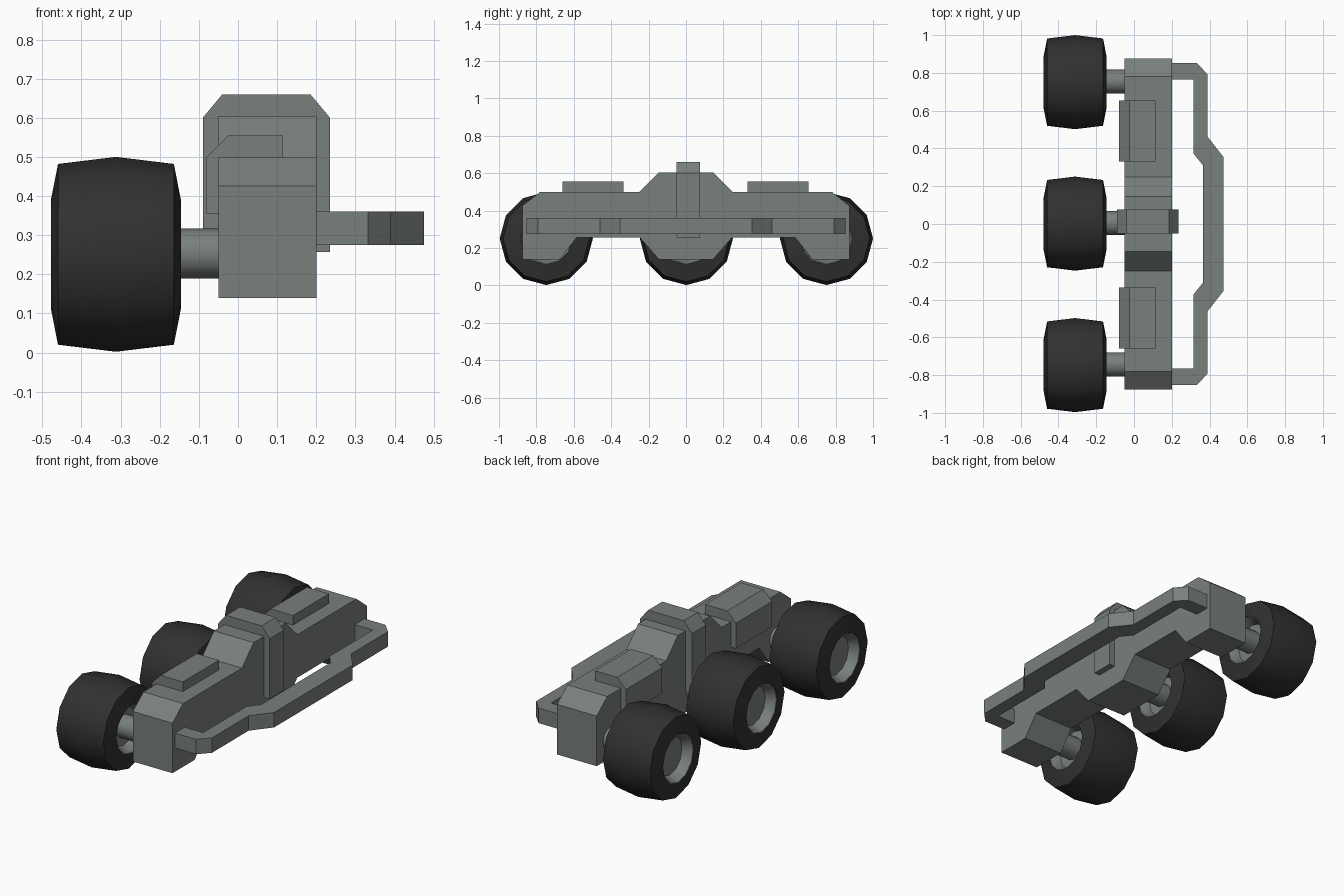
import bpy, bmesh, math
from mathutils import Vector

if "Cube" in bpy.data.objects:
    bpy.data.objects.remove(bpy.data.objects["Cube"])


def material(name, color):
    m = bpy.data.materials.new(name)
    m.diffuse_color = (*color, 1)
    m.use_nodes = True
    m.node_tree.nodes["Principled BSDF"].inputs["Base Color"].default_value = m.diffuse_color
    return m


GREY = material("grey metal", (0.19, 0.215, 0.198))
BLACK = material("black rubber", (0.03, 0.03, 0.03))


def finish(bm, name, mat, smooth=False):
    bmesh.ops.recalc_face_normals(bm, faces=bm.faces)
    me = bpy.data.meshes.new(name)
    bm.to_mesh(me)
    bm.free()
    me.materials.append(mat)
    ob = bpy.data.objects.new(name, me)
    bpy.context.collection.objects.link(ob)
    if smooth:
        bpy.ops.object.select_all(action='DESELECT')
        ob.select_set(True)
        bpy.context.view_layer.objects.active = ob
        bpy.ops.object.shade_smooth_by_angle(angle=math.radians(36))
    return ob


def extrude(name, profile, axis, lo, hi):
    """Extrude a 2D profile along axis 0, 1 or 2 from lo to hi."""
    def place(p):
        c = list(p)
        c.insert(axis, lo)
        return c
    bm = bmesh.new()
    face = bm.faces.new([bm.verts.new(place(p)) for p in profile])
    new = bmesh.ops.extrude_face_region(bm, geom=[face])["geom"]
    step = Vector((0, 0, 0))
    step[axis] = hi - lo
    bmesh.ops.translate(bm, vec=step, verts=[v for v in new if isinstance(v, bmesh.types.BMVert)])
    return finish(bm, name, GREY)


def lathe(name, profile, y, z, mat, closed=False, sides=12):
    """Spin (x, radius) points about an x-parallel axle; ends are capped unless closed."""
    bm = bmesh.new()
    rings = []
    for x, r in profile:
        rings.append([bm.verts.new((x, y + r * math.cos(2 * math.pi * i / sides),
                                    z + r * math.sin(2 * math.pi * i / sides)))
                      for i in range(sides)])
    pairs = list(zip(rings, rings[1:]))
    if closed:
        pairs.append((rings[-1], rings[0]))
    else:
        bm.faces.new(rings[0])
        bm.faces.new(rings[-1])
    for a, b in pairs:
        for i in range(sides):
            j = (i + 1) % sides
            bm.faces.new((a[i], a[j], b[j], b[i]))
    return finish(bm, name, mat, smooth=True)


def mirrored(half):
    return half + [(-y, z) for y, z in reversed(half)]


# Long side frame, profile in y and z
extrude("side_frame", mirrored([
    (0.145, 0.14), (0.246, 0.255), (0.585, 0.255), (0.675, 0.14),
    (0.875, 0.14), (0.875, 0.425), (0.78, 0.5), (0.25, 0.5), (0.145, 0.605)]), 0, -0.05, 0.2)

# Raised band around the middle
extrude("centre_band", [(-0.09, 0.257), (0.235, 0.257), (0.235, 0.6), (0.185, 0.66),
                        (-0.04, 0.66), (-0.09, 0.6)], 1, -0.051, 0.076)

# Boxes on top towards each end
for label, y0 in (("front", -0.66), ("rear", 0.33)):
    extrude(label + "_top_box", [(-0.08, 0.355), (0.115, 0.355), (0.115, 0.555),
                                 (-0.025, 0.555), (-0.08, 0.5)], 1, y0, y0 + 0.325)

# Bent guard rail on the outside
outer = [(0.19, 0.853), (0.332, 0.853), (0.39, 0.792), (0.39, 0.461), (0.475, 0.353)]
inner = [(0.19, 0.765), (0.315, 0.765), (0.315, 0.373), (0.364, 0.312)]
flip = lambda pts: [(x, -y) for x, y in reversed(pts)]
extrude("guard_rail", outer + flip(outer) + inner[::-1][::-1] and
        outer + flip(outer) + [(x, -y) for x, y in inner] + inner[::-1], 2, 0.275, 0.36)

# Wheels: tyre, recessed hub and axle
for label, y in (("front", -0.747), ("middle", 0.002), ("rear", 0.751)):
    tyre = [(-0.478, 0.14), (-0.46, 0.231), (-0.312, 0.249), (-0.164, 0.231),
            (-0.146, 0.14), (-0.2, 0.115), (-0.424, 0.115)]
    lathe(label + "_tyre", tyre, y, 0.251, BLACK, closed=True)
    # Hub cups line the opening on both faces
    hub = [(-0.425, 0.113), (-0.477, 0.139), (-0.476, 0.136), (-0.424, 0.109),
           (-0.2, 0.109), (-0.148, 0.136), (-0.147, 0.139), (-0.199, 0.113)]
    lathe(label + "_hub_lining", hub, y, 0.251, GREY, closed=True)
    lathe(label + "_hub_disc", [(-0.424, 0.112), (-0.2, 0.112)], y, 0.251, GREY)
    lathe(label + "_axle", [(-0.21, 0.064), (-0.04, 0.064)], y + 0.003, 0.253, GREY)
